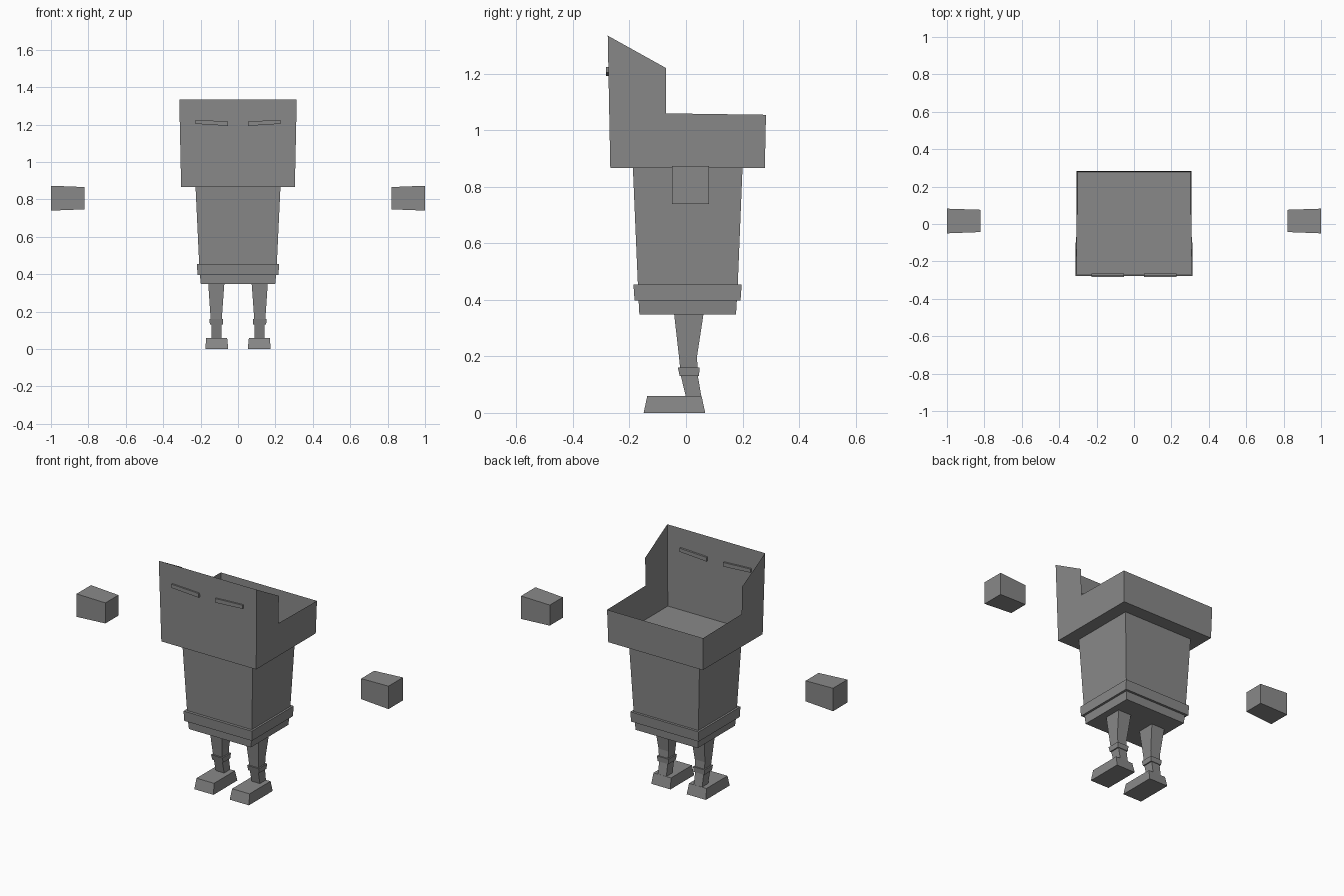
import bpy, bmesh

if "Cube" in bpy.data.objects:
    bpy.data.objects.remove(bpy.data.objects["Cube"])

grey = bpy.data.materials.new("plain grey")
grey.diffuse_color = (0.25, 0.25, 0.25, 1)
grey.use_nodes = True
grey.node_tree.nodes["Principled BSDF"].inputs["Base Color"].default_value = grey.diffuse_color


def make(name, verts, faces):
    me = bpy.data.meshes.new(name)
    me.from_pydata(verts, [], faces)
    bm = bmesh.new()
    bm.from_mesh(me)
    bmesh.ops.recalc_face_normals(bm, faces=bm.faces)
    bm.to_mesh(me)
    bm.free()
    me.materials.append(grey)
    ob = bpy.data.objects.new(name, me)
    bpy.context.collection.objects.link(ob)
    return ob


def loft(name, rings):
    """Stack rectangles (z, x0, x1, y0, y1) into a capped four-sided solid."""
    verts, faces = [], []
    for z, x0, x1, y0, y1 in rings:
        verts += [(x0, y0, z), (x1, y0, z), (x1, y1, z), (x0, y1, z)]
    for r in range(len(rings) - 1):
        a = 4 * r
        for i in range(4):
            j = (i + 1) % 4
            faces.append((a + i, a + j, a + 4 + j, a + 4 + i))
    n = len(verts)
    faces += [(3, 2, 1, 0), (n - 4, n - 3, n - 2, n - 1)]
    return make(name, verts, faces)


# Torso, trousers and belt
loft("torso", [(0.40, -0.205, 0.205, -0.168, 0.181), (0.867, -0.227, 0.227, -0.188, 0.20)])
loft("trousers", [(0.348, -0.199, 0.199, -0.165, 0.177), (0.40, -0.204, 0.204, -0.168, 0.18)])
loft("belt", [(0.397, -0.217, 0.217, -0.182, 0.193), (0.455, -0.219, 0.219, -0.186, 0.197)])

# Open thin-walled head: side profile (y, z, half width), lower edge first
side = [(-0.268, 0.867, 0.304), (0.279, 0.867, 0.303), (0.283, 1.055, 0.308),
        (-0.07, 1.06, 0.308), (-0.07, 1.22, 0.311), (-0.277, 1.335, 0.314)]
verts = [(s * w, y, z) for s in (-1, 1) for y, z, w in side]
make("head", verts, [(0, 1, 2, 3, 4, 5), (11, 10, 9, 8, 7, 6),
                     (0, 6, 7, 1), (1, 7, 8, 2), (0, 5, 11, 6)])

for s, label in ((-1, "right"), (1, "left")):
    def mx(a, b):
        return (s * a, s * b)

    # Leg with ankle cuff
    loft(label + "_leg", [
        (0.055, *mx(0.088, 0.141), 0.0, 0.055), (0.13, *mx(0.088, 0.143), -0.018, 0.042),
        (0.20, *mx(0.084, 0.149), -0.025, 0.039), (0.35, *mx(0.073, 0.159), -0.042, 0.062)])
    loft(label + "_ankle_cuff", [
        (0.13, *mx(0.081, 0.150), -0.022, 0.046), (0.16, *mx(0.079, 0.153), -0.029, 0.048)])
    # Foot
    loft(label + "_foot", [
        (0.0, *mx(0.052, 0.175), -0.15, 0.068), (0.06, *mx(0.058, 0.170), -0.137, 0.055)])
    # Floating hand, flaring outward
    verts, faces = [], [(0, 1, 2, 3), (4, 5, 6, 7)]
    for x, y0, y1, z0, z1 in ((0.82, -0.043, 0.076, 0.747, 0.866), (1.0, -0.05, 0.082, 0.74, 0.873)):
        verts += [(s * x, y0, z0), (s * x, y1, z0), (s * x, y1, z1), (s * x, y0, z1)]
    faces += [(i, (i + 1) % 4, 4 + (i + 1) % 4, 4 + i) for i in range(4)]
    make(label + "_hand", verts, faces)
    # Slanted eye bar passing through the face wall
    verts = []
    for x, z0, z1 in ((0.053, 1.193, 1.217), (0.228, 1.204, 1.225)):
        verts += [(s * x, -0.284, z0), (s * x, -0.264, z0), (s * x, -0.264, z1), (s * x, -0.284, z1)]
    make(label + "_eye", verts, faces)
